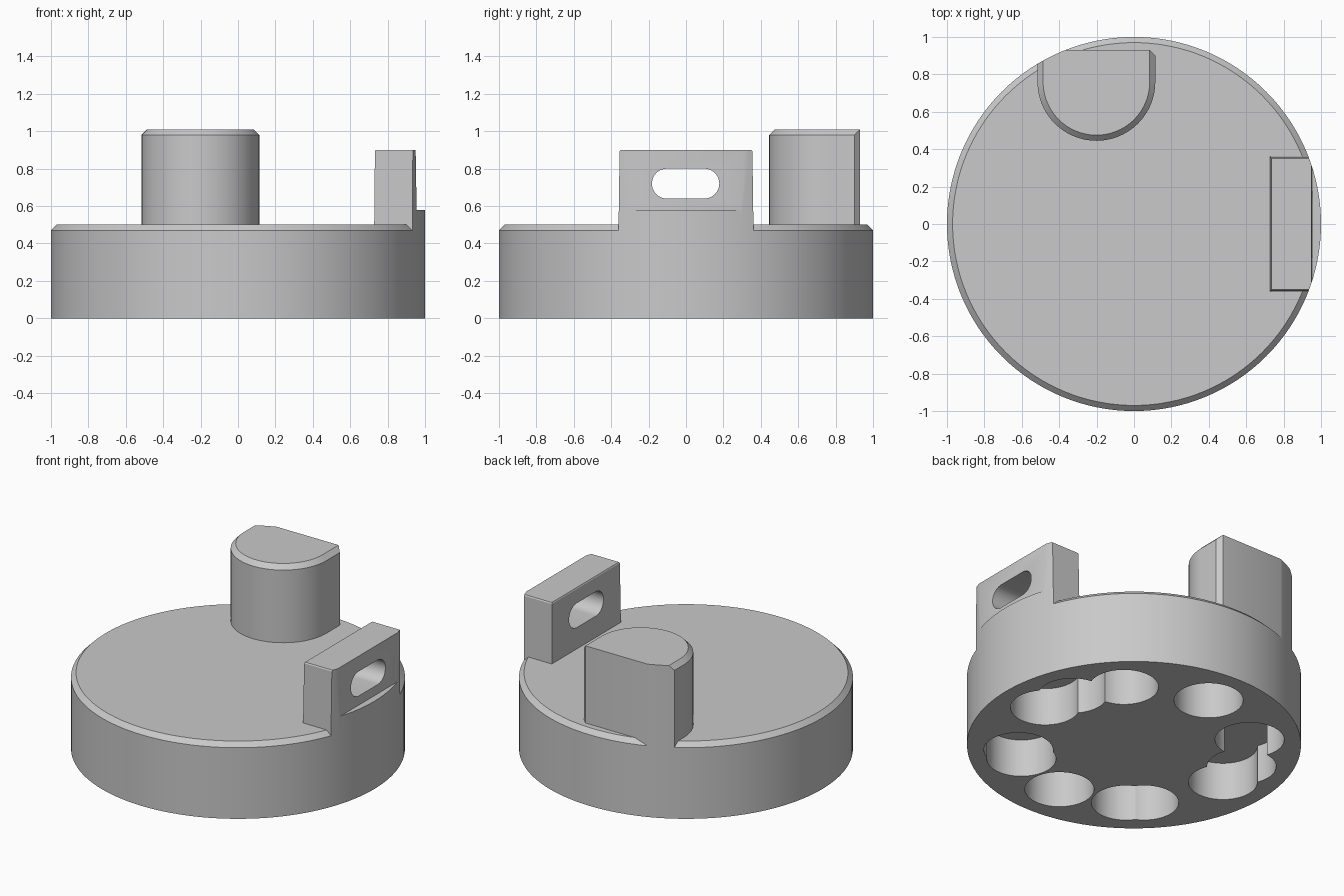
import bpy, bmesh, math

if "Cube" in bpy.data.objects:
    bpy.data.objects.remove(bpy.data.objects["Cube"])

grey = bpy.data.materials.new("plain grey")
grey.diffuse_color = (0.585, 0.585, 0.585, 1)
grey.use_nodes = True
grey.node_tree.nodes["Principled BSDF"].inputs["Base Color"].default_value = grey.diffuse_color
SEG = 128


def stack(name, rings):
    """Solid skinned through equal-length rings of 3D points, bottom to top."""
    bm = bmesh.new()
    loops = [[bm.verts.new(p) for p in ring] for ring in rings]
    n = len(loops[0])
    for lo, hi in zip(loops, loops[1:]):
        for i in range(n):
            j = (i + 1) % n
            bm.faces.new((lo[i], lo[j], hi[j], hi[i]))
    bm.faces.new(loops[0][::-1])
    bm.faces.new(loops[-1])
    bmesh.ops.remove_doubles(bm, verts=bm.verts, dist=0.002)
    bmesh.ops.recalc_face_normals(bm, faces=bm.faces)
    mesh = bpy.data.meshes.new(name)
    bm.to_mesh(mesh)
    bm.free()
    mesh.materials.append(grey)
    ob = bpy.data.objects.new(name, mesh)
    bpy.context.collection.objects.link(ob)
    return ob


def circle(r, z, cx=0, cy=0, seg=SEG):
    return [(cx + r * math.cos(2 * math.pi * i / seg),
             cy + r * math.sin(2 * math.pi * i / seg), z) for i in range(seg)]


def rect(x0, x1, h, z):
    return [(x0, -h, z), (x1, -h, z), (x1, h, z), (x0, h, z)]


def boolean(ob, tool, op="DIFFERENCE"):
    """Apply a boolean and remove its cutter."""
    mod = ob.modifiers.new("cut", "BOOLEAN")
    mod.object, mod.operation, mod.solver = tool, op, "EXACT"
    dg = bpy.context.evaluated_depsgraph_get()
    mesh = bpy.data.meshes.new_from_object(ob.evaluated_get(dg))
    ob.modifiers.clear()
    ob.data = mesh
    bpy.data.objects.remove(tool)


def trim():
    return stack("trim", [circle(1, -0.5), circle(1, 2)])


# Round base with a chamfered top rim
base = stack("base", [circle(1, 0), circle(1, 0.47), circle(0.97, 0.5)])

# Underside pockets: a ring of eight and a ring of five sharing one position
pockets = [90 + 45 * k for k in range(8)] + [90 + 72 * k for k in range(1, 5)]
for deg in pockets:
    a = math.radians(deg)
    x, y = 0.695 * math.cos(a), 0.695 * math.sin(a)
    boolean(base, stack("pocket", [circle(0.207, -0.1, x, y, 64),
                                   circle(0.207, 0.25, x, y, 64)]))


# Post: half-round front, flat back, chamfered top and one chamfered corner
def post_ring(z, inset=0.0):
    cx, cy, r = -0.201, 0.76, 0.315 - inset
    pts = [(cx + r * math.cos(t), cy + r * math.sin(t), z)
           for t in (math.pi * (1 + i / 40) for i in range(41))]
    corner = cx + 0.285
    pts += [(cx + r, 0.9 + inset, z), (corner, 0.93, z), (cx - r, 0.93, z)]
    return pts


post = stack("post", [post_ring(0.47), post_ring(0.98), post_ring(1.01, 0.03)])
boolean(post, trim(), "INTERSECT")

# Lug: tapered block following the rim, stepped back above its foot
lug = stack("lug", [rect(0.728, 1.1, 0.361, 0.47), rect(0.732, 1.1, 0.355, 0.893),
                    rect(0.736, 1.1, 0.35, 0.9)])
boolean(lug, trim(), "INTERSECT")
boolean(lug, stack("step", [rect(0.955, 1.3, 0.6, 0.58), rect(0.945, 1.3, 0.6, 1.2)]))

# Rounded slot through the lug
slot = [(s * 0.1 - 0.002 + 0.08 * math.cos(t), 0.72 + 0.08 * math.sin(t))
        for s, start in ((1, -0.5), (-1, 0.5))
        for t in (math.pi * (start + i / 20) for i in range(21))]
boolean(lug, stack("slot", [[(x, y, z) for y, z in slot] for x in (0.5, 1.3)]))

# Smooth round walls, sharp edges
for ob in (base, post, lug):
    bpy.ops.object.select_all(action="DESELECT")
    ob.select_set(True)
    bpy.context.view_layer.objects.active = ob
    bpy.ops.object.shade_smooth_by_angle(angle=math.radians(25))
